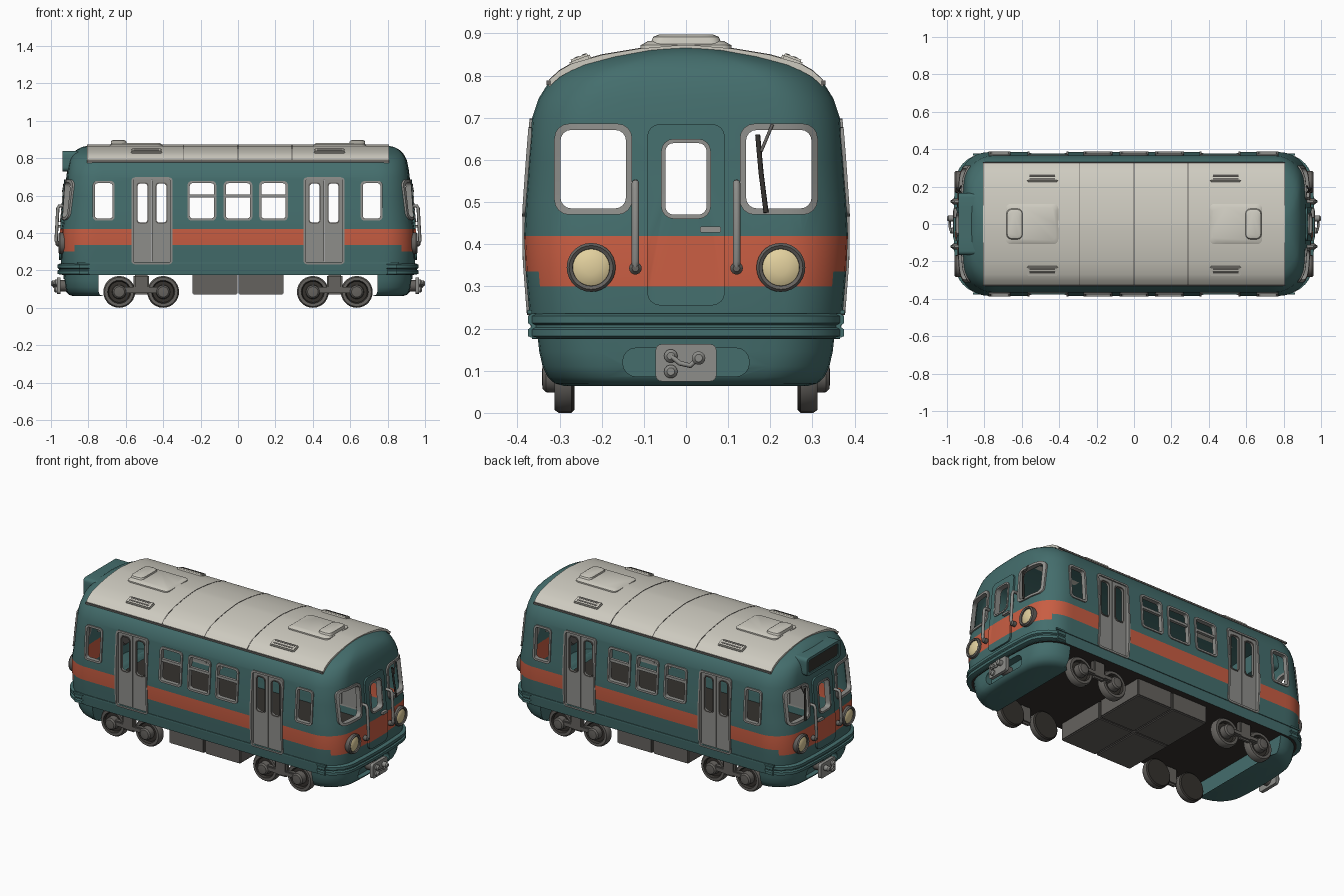
import bpy, bmesh, math
from mathutils import Vector, Matrix

old = bpy.data.objects.get("Cube")
if old:
    bpy.data.objects.remove(old, do_unlink=True)


def material(name, rgb):
    m = bpy.data.materials.new(name)
    m.use_nodes = True
    m.diffuse_color = (*rgb, 1)
    m.node_tree.nodes["Principled BSDF"].inputs["Base Color"].default_value = (*rgb, 1)
    return m


TEAL = material("teal paint", (0.058, 0.155, 0.152))
RED = material("orange red paint", (0.58, 0.11, 0.055))
CREAM = material("cream roof", (0.62, 0.60, 0.53))
STEEL = material("steel grey", (0.27, 0.27, 0.255))
IRON = material("iron grey", (0.13, 0.122, 0.112))
DARK = material("dark underside", (0.035, 0.031, 0.027))
LENS = material("lamp yellow", (0.76, 0.63, 0.34))

# Body section: height, half width, half length
SECTION = [(.175, .365, .94), (.24, .372, .946), (.30, .377, .948), (.335, .38, .948),
           (.42, .384, .945), (.5, .38, .932), (.6, .373, .925), (.7, .365, .918),
           (.745, .35, .912), (.785, .325, .904), (.808, .3, .894), (.825, .27, .883),
           (.845, .2, .862), (.86, .11, .835), (.868, .02, .79)]
RADIUS, BULGE = .14, .025


def half_size(z):
    for (z0, y0, x0), (z1, y1, x1) in zip(SECTION, SECTION[1:]):
        if z <= z1:
            t = max(0, (z - z0) / (z1 - z0))
            return y0 + t * (y1 - y0), x0 + t * (x1 - x0)
    return SECTION[-1][1:]


def end_x(y, z):
    hy, hx = half_size(z)
    over = min(RADIUS, max(0, abs(y) - hy + RADIUS))
    return hx - BULGE * (y / hy) ** 2 - RADIUS + math.sqrt(RADIUS ** 2 - over ** 2)


def finish(ob, angle=35):
    ob.data.shade_smooth()
    ob.data.set_sharp_from_angle(angle=math.radians(angle))
    return ob


def from_bmesh(name, bm, mats):
    bmesh.ops.recalc_face_normals(bm, faces=bm.faces[:])
    me = bpy.data.meshes.new(name)
    bm.to_mesh(me)
    bm.free()
    for m in mats:
        me.materials.append(m)
    ob = bpy.data.objects.new(name, me)
    bpy.context.collection.objects.link(ob)
    return finish(ob)


def loft(name, rings, mats, rule=None, loop=False, cuts=()):
    """Skin matching rings; rule gives a material index from a face centre."""
    bm = bmesh.new()
    vs = [[bm.verts.new(p) for p in ring] for ring in rings]
    n = len(vs[0])
    for a, b in zip(vs, vs[1:] + vs[:1] if loop else vs[1:]):
        for i in range(n):
            j = (i + 1) % n
            bm.faces.new((a[i], a[j], b[j], b[i]))
    if not loop:
        bm.faces.new(vs[0])
        bm.faces.new(vs[-1])
    for z in cuts:
        bmesh.ops.bisect_plane(bm, geom=bm.verts[:] + bm.edges[:] + bm.faces[:],
                               plane_co=(0, 0, z), plane_no=(0, 0, 1))
    if rule:
        for f in bm.faces:
            f.material_index = rule(f.calc_center_median())
    return from_bmesh(name, bm, mats)


def box(name, lo, hi, mat, bevel=0, tilt=0):
    bm = bmesh.new()
    bmesh.ops.create_cube(bm, size=1)
    size = [b - a for a, b in zip(lo, hi)]
    bmesh.ops.scale(bm, vec=size, verts=bm.verts)
    if bevel:
        bmesh.ops.bevel(bm, geom=bm.edges[:], offset=bevel, segments=2, affect='EDGES')
    mid = Vector([(a + b) / 2 for a, b in zip(lo, hi)])
    bm.transform(Matrix.Translation(mid) @ Matrix.Rotation(tilt, 4, 'X'))
    return from_bmesh(name, bm, [mat])


def rounded(cu, cv, w, h, r):
    """Rounded rectangle outline with subdivided sides."""
    pts = []
    for k, (su, sv) in enumerate([(1, 1), (-1, 1), (-1, -1), (1, -1)]):
        for i in range(5):
            a = math.pi / 2 * (k + i / 4)
            pts.append((cu + su * (w / 2 - r) + r * math.cos(a),
                        cv + sv * (h / 2 - r) + r * math.sin(a)))
    out = []
    for i, p in enumerate(pts):
        q = pts[(i + 1) % len(pts)]
        out.append(p)
        if i % 5 == 4:
            out += [(p[0] + (q[0] - p[0]) * t / 4, p[1] + (q[1] - p[1]) * t / 4) for t in (1, 2, 3)]
    return out


def on_side(s): return lambda u, v, d: (u, s * (half_size(v)[0] + d), v)
def on_end(s): return lambda u, v, d: (s * (end_x(u, v) + d), u, v)
def flat_side(s): return lambda u, v, d: (u, s * d, v)
def flat_end(s): return lambda u, v, d: (s * d, u, v)


def plate(name, place, shape, d0, d1, mat):
    return loft(name, [[place(u, v, d) for u, v in shape] for d in (d0, d1)], [mat] if mat else [])


def frame(name, place, outer, inner, d0, d1, mats, **kw):
    order = [(outer, d0), (outer, d1), (inner, d1), (inner, d0)]
    return loft(name, [[place(u, v, d) for u, v in s] for s, d in order], mats, loop=True, **kw)


def lathe(name, axis, s, c, profile, mats, rule=None, n=28):
    rings = []
    for r, d in profile:
        ring = []
        for i in range(n):
            a = 2 * math.pi * i / n
            p, q = r * math.cos(a), r * math.sin(a)
            ring.append((c[0] + s * d, c[1] + p, c[2] + q) if axis == 'X' else (c[0] + p, c[1] + s * d, c[2] + q))
        rings.append(ring)
    return loft(name, rings, mats, rule)


def tube(name, pts, r, mat):
    cu = bpy.data.curves.new(name, 'CURVE')
    cu.dimensions, cu.bevel_depth, cu.bevel_resolution, cu.use_fill_caps = '3D', r, 2, True
    sp = cu.splines.new('POLY')
    sp.points.add(len(pts) - 1)
    for p, co in zip(sp.points, pts):
        p.co = (*co, 1)
    tmp = bpy.data.objects.new(name + " path", cu)
    me = bpy.data.meshes.new_from_object(tmp)
    bpy.data.objects.remove(tmp)
    me.materials.clear()
    me.materials.append(mat)
    ob = bpy.data.objects.new(name, me)
    bpy.context.collection.objects.link(ob)
    return finish(ob, 50)


def carve(ob, cutters):
    """Cut the openings and bake the modifiers."""
    for c in cutters:
        m = ob.modifiers.new("opening", 'BOOLEAN')
        m.object, m.operation, m.solver = c, 'DIFFERENCE', 'EXACT'
    dg = bpy.context.evaluated_depsgraph_get()
    dg.update()
    me = bpy.data.meshes.new_from_object(ob.evaluated_get(dg))
    ob.modifiers.clear()
    ob.data = me
    for c in cutters:
        bpy.data.objects.remove(c, do_unlink=True)
    finish(ob)


def end_plan(hx, hy, x0=None):
    r = min(RADIUS, hy * .6)
    half = []
    for i in range(8):
        a = math.pi / 2 * i / 7
        half.append((hx - r + r * math.sin(a), -(hy - r) - r * math.cos(a)))
    half += [(hx, -(hy - r) * t) for t in (.66, .33)]
    pts = [(x - BULGE * (y / hy) ** 2, y) for x, y in half]
    start = pts[0][0] - .03 if x0 is None else x0
    pts = [(start, -hy)] + pts
    return pts + [(hx, 0)] + [(x, -y) for x, y in reversed(pts)]


# Hollow body with painted waist stripe
def paint(c):
    if c.z < .18:
        return 2
    low = .30 if abs(c.x) > .86 else .335
    return 1 if low < c.z < .42 else 0


rings = []
for z, hy, hx in SECTION:
    p = end_plan(hx, hy)
    rings.append([(x, y, z) for x, y in p] + [(-x, -y, z) for x, y in p])
body = loft("body_shell", rings, [TEAL, RED, DARK], paint)
shell = body.modifiers.new("wall", 'SOLIDIFY')
shell.thickness, shell.offset = .018, -1

DOORS = (-.46, .46)
SIDE_WINDOWS = [(-.718, .118), (.714, .118), (-.193, .154), (0, .154), (.19, .154)]
END_WINDOWS = [(-.22, .578, .185, .216, .035), (.22, .578, .185, .216, .035)]
END_DOOR_WINDOW = (0, .555, .118, .19, .03)
cutters = [plate("cutter", flat_side(1), rounded(x, .465, .205, .45, .015), -.6, .6, None) for x in DOORS]
cutters += [plate("cutter", flat_side(1), rounded(x, .572, w - .016, .196, .016), -.6, .6, None) for x, w in SIDE_WINDOWS]
cutters += [plate("cutter", flat_end(1), rounded(u, v, w - .014, h - .014, r), -1.2, 1.2, None)
            for u, v, w, h, r in END_WINDOWS + [END_DOOR_WINDOW]]
carve(body, cutters)

# Sides: windows, sliding doors, sills and gutters
for s in (-1, 1):
    for x, w in SIDE_WINDOWS:
        frame("side_window_frame", on_side(s), rounded(x, .572, w, .212, .022),
              rounded(x, .572, w - .024, .188, .014), -.02, .007, [STEEL])
        if w > .13:
            plate("sash_bar", on_side(s), rounded(x, .597, w - .02, .016, .004), -.015, .003, STEEL)
    for x in DOORS:
        frame("door_frame", on_side(s), rounded(x, .465, .221, .466, .02),
              rounded(x, .465, .2, .444, .012), -.022, .006, [STEEL])
        for k in (-1, 1):
            u = x + k * .0505
            frame("door_leaf", flat_side(s), rounded(u, .465, .098, .448, .008),
                  rounded(u, .56, .056, .212, .018), .35, .364, [STEEL])
            frame("door_window_rubber", flat_side(s), rounded(u, .56, .066, .222, .02),
                  rounded(u, .56, .054, .21, .018), .36, .368, [IRON])
    ys = sorted((s * .365, s * .376))
    box("side_sill", (-.86, ys[0], .234), (.86, ys[1], .244), TEAL)
    ys = sorted((s * .32, s * .331))
    box("roof_gutter", (-.806, ys[0], .778), (.806, ys[1], .788), IRON)


# Roof skin, seams, hatches and vents
def roof_strip(name, x0, x1, lift, mat):
    arc = [(hy, z) for z, hy, hx in SECTION if z > .78]
    arc = arc + [(-y, z) for y, z in reversed(arc)]
    shape = [(y, z + lift) for y, z in arc] + [(y, z - .012) for y, z in reversed(arc)]
    loft(name, [[(x, y, z) for y, z in shape] for x in (x0, x1)], [mat])


roof_strip("roof_skin", -.806, .806, .004, CREAM)
for x in (-.29, 0, .288):
    roof_strip("roof_seam", x - .0025, x + .0025, .0055, IRON)
for s in (-1, 1):
    def hatch(name, cx, levels):
        loft(name, [[(s * cx + u, v, z) for u, v in rounded(0, 0, w, d, .025)] for z, w, d in levels], [CREAM])
    hatch("roof_hatch", .545, [(.85, .28, .215), (.872, .28, .215), (.882, .25, .18)])
    hatch("hatch_cowl", .638, [(.875, .085, .17), (.892, .08, .155), (.897, .06, .13)])
    for t in (-1, 1):
        x, y = s * .49, t * .25
        box("roof_vent", (x - .083, y - .026, .822), (x + .083, y + .026, .846), CREAM, .005, -t * .36)
        for k in (-.009, .009):
            box("vent_slot", (x - .068, y + k - .005, .842 - t * k * .38), (x + .068, y + k + .005, .848 - t * k * .38),
                IRON, 0, -t * .36)

# Both ends
for s in (-1, 1):
    e, f = on_end(s), flat_end(s)
    for u, v, w, h, r in END_WINDOWS:
        frame("end_window_frame", e, rounded(u, v, w, h, r), rounded(u, v, w - .03, h - .03, r - .01), -.02, .009, [STEEL])
    u, v, w, h, r = END_DOOR_WINDOW
    frame("end_door", e, rounded(0, .47, .184, .43, .03), rounded(u, v, w - .01, h - .01, r), -.012, .01, [TEAL, RED],
          rule=lambda c: int(.30 < c.z < .42), cuts=(.30, .42))
    frame("end_door_window_frame", e, rounded(u, v, w, h, r), rounded(u, v, w - .02, h - .02, r - .01), -.02, .015, [STEEL])
    plate("door_handle", e, rounded(.058, .435, .05, .014, .004), 0, .022, STEEL)
    for t in (-1, 1):
        c = (s * end_x(.225, .345), t * .225, .345)
        lathe("headlight_ring", 'X', s, c, [(.05, -.03), (.058, -.02), (.058, .014), (.052, .021), (.044, .016), (.043, 0)], [IRON])
        lathe("headlight_lens", 'X', s, c, [(.044, 0), (.044, .009), (.034, .015), (.018, .019), (.004, .02)], [LENS])
        y = t * .12
        tube("handrail", [(s * (end_x(y, z) + d), y, z) for z, d in
                          ((.345, -.01), (.345, .022), (.36, .028), (.53, .036), (.545, .03), (.545, -.01))], .009, STEEL)
        lathe("handrail_foot", 'X', s, (s * end_x(y, .343), y, .343), [(.015, -.01), (.015, .022), (.008, .03)], [IRON], n=14)
    tube("wiper_arm", [e(.205, .684, .012), e(.178, .62, .02)], .004, IRON)
    tube("wiper_blade", [e(.17, .66, .014), e(.178, .57, .014), e(.19, .475, .014)], .006, DARK)

    # Bumper and end skirt with a recess for the coupler
    def around(name, x0, levels):
        return loft(name, [[(s * x, y, z) for x, y in end_plan(hx, hy, x0)] for z, hy, hx in levels], [TEAL])
    around("bumper", .85, [(.177, .362, .952), (.182, .375, .965), (.198, .375, .965), (.203, .368, .958),
                           (.208, .368, .958), (.213, .375, .965), (.23, .375, .965), (.236, .364, .954)])
    skirt = around("end_skirt", .745, [(.064, .29, .885), (.07, .312, .905), (.085, .328, .918), (.11, .34, .927),
                                       (.145, .348, .931), (.181, .352, .934)])
    carve(skirt, [plate("cutter", f, rounded(0, .12, .3, .068, .032), .885, 1.1, None)])
    lathe("coupler_shaft", 'X', s, (s * .88, 0, .118), [(.03, 0), (.03, .08)], [IRON], n=16)
    plate("coupler_plate", f, rounded(0, .119, .144, .088, .014), .948, .968, STEEL)
    for y, z, d in ((-.036, .135, .985), (-.036, .098, .985), (.03, .13, 1.0)):
        lathe("coupler_knob", 'X', s, (0, y, z), [(.016, .96), (.016, d - .008), (.009, d)], [STEEL], n=14)
    tube("coupler_hose", [(s * .98, -.036, .135), (s * .985, -.015, .118), (s * .985, .01, .112), (s * .985, .03, .13)], .006, STEEL)

# Destination box at one end
f = flat_end(-1)
plate("sign_box", f, rounded(0, .784, .33, .108, .02), .8, .928, TEAL)
frame("sign_rim", f, rounded(0, .784, .33, .108, .02), rounded(0, .784, .284, .076, .012), .92, .937, [TEAL])
plate("sign_panel", f, rounded(0, .784, .286, .078, .012), .926, .931, DARK)

# Running gear and underfloor lockers
WHEEL = [(.05, -.025), (.078, -.025), (.085, -.018), (.085, .012), (.078, .022), (.062, .022), (.056, .006),
         (.038, .006), (.036, .042), (.028, .05), (.012, .052)]
for s in (-1, 1):
    for t in (-1, 1):
        for x in (.4, .635):
            lathe("wheel", 'Y', t, (s * x, t * .29, .085), WHEEL, [IRON, DARK],
                  lambda c: int(abs(c.y) < .28 or (abs(c.y) < .306 and math.hypot(abs(c.x) - x, c.z - .085) < .06)))
        ys = sorted((t * .296, t * .33))
        xs = sorted((s * .415, s * .62))
        box("bogie_beam", (xs[0], ys[0], .08), (xs[1], ys[1], .112), IRON, .006)
        xs = sorted((s * .475, s * .56))
        box("bogie_spring_box", (xs[0], ys[0], .07), (xs[1], ys[1], .18), IRON, .01)
        xs = sorted((s * .003, s * .243))
        ys = sorted((t * .003, t * .325))
        box("underfloor_locker", (xs[0], ys[0], .07), (xs[1], ys[1], .18), IRON, .006)
